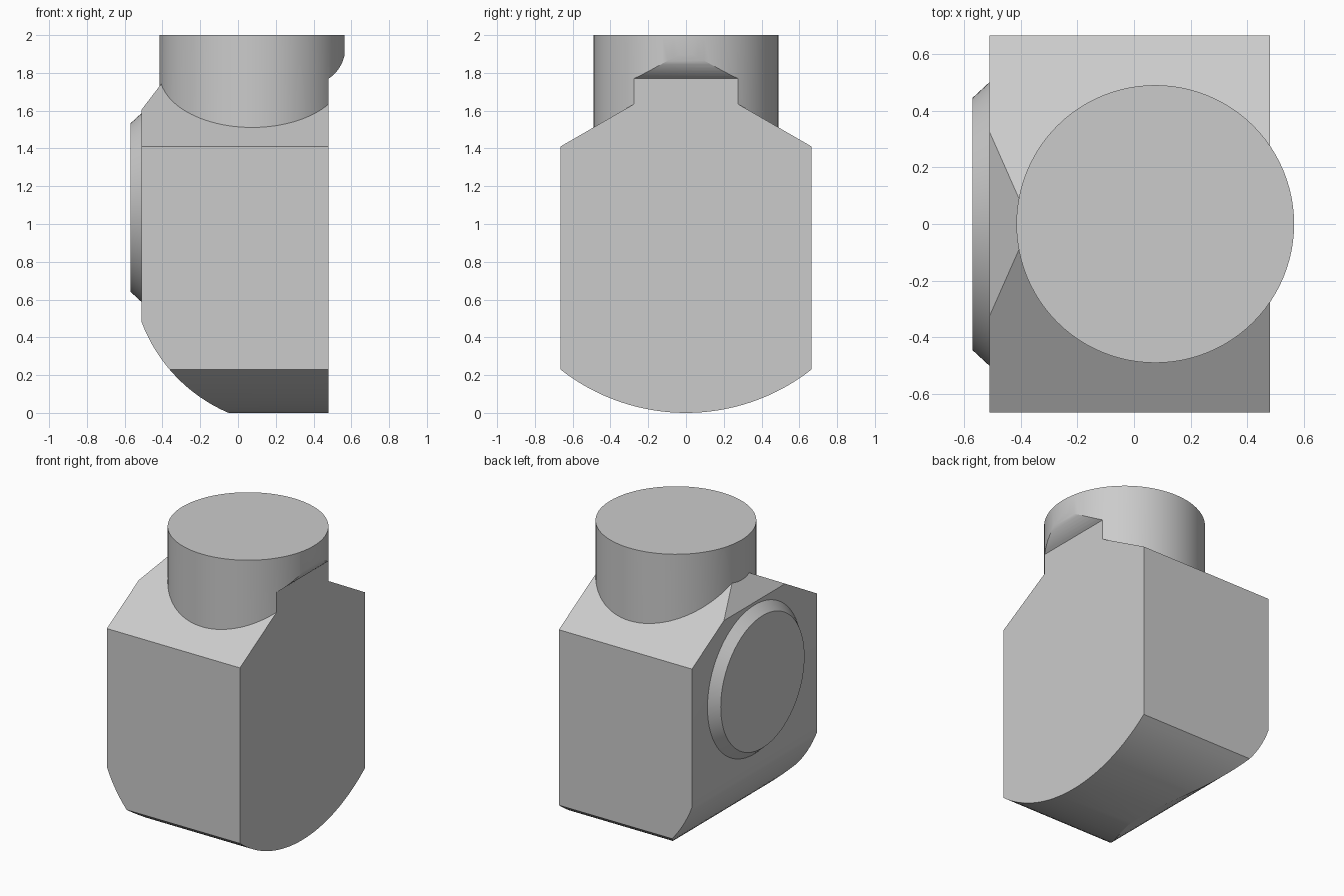
import bpy, bmesh, math
from mathutils import Matrix, Vector

cube = bpy.data.objects.get("Cube")
if cube:
    bpy.data.objects.remove(cube, do_unlink=True)

grey = bpy.data.materials.new("plain_grey")
grey.use_nodes = True
colour = (0.6, 0.6, 0.6, 1)
grey.diffuse_color = colour
grey.node_tree.nodes["Principled BSDF"].inputs["Base Color"].default_value = colour


def finish(name, bm):
    bmesh.ops.recalc_face_normals(bm, faces=bm.faces)
    mesh = bpy.data.meshes.new(name)
    bm.to_mesh(mesh)
    bm.free()
    mesh.materials.append(grey)
    ob = bpy.data.objects.new(name, mesh)
    bpy.context.collection.objects.link(ob)
    return ob


def prism(name, points, axis, lo, hi):
    """Extrude a profile of (horizontal, z) points along x or y."""
    bm = bmesh.new()
    place = (lambda h, z: (lo, h, z)) if axis == "x" else (lambda h, z: (h, lo, z))
    face = bm.faces.new([bm.verts.new(place(h, z)) for h, z in points])
    out = bmesh.ops.extrude_face_region(bm, geom=[face])
    move = Vector((hi - lo, 0, 0)) if axis == "x" else Vector((0, hi - lo, 0))
    verts = [g for g in out["geom"] if isinstance(g, bmesh.types.BMVert)]
    bmesh.ops.translate(bm, verts=verts, vec=move)
    return finish(name, bm)


def cone(name, r1, r2, depth, matrix, segments=96):
    bm = bmesh.new()
    bmesh.ops.create_cone(bm, cap_ends=True, segments=segments, radius1=r1,
                          radius2=r2, depth=depth, matrix=matrix)
    return finish(name, bm)


def arc(p0, p1, sag, steps):
    """Circular arc from p0 to p1 that bulges to the right of travel."""
    a, b = Vector(p0), Vector(p1)
    chord = b - a
    d = chord.normalized()
    normal = Vector((d.y, -d.x))
    half = chord.length / 2
    r = (half ** 2 + sag ** 2) / (2 * sag)
    centre = (a + b) / 2 - normal * (r - sag)
    t = math.asin(half / r)
    angles = [t * (2 * i / steps - 1) for i in range(steps + 1)]
    return [tuple(centre + d * r * math.sin(k) + normal * r * math.cos(k)) for k in angles]


def combine(ob, other, operation):
    mod = ob.modifiers.new(operation.lower(), "BOOLEAN")
    mod.operation = operation
    mod.solver = "EXACT"
    mod.object = other
    bpy.context.view_layer.objects.active = ob
    bpy.ops.object.modifier_apply(modifier=mod.name)
    bpy.data.objects.remove(other, do_unlink=True)


# Body: gabled top and bowed underside, extruded from side to side
W, EAVE, RIDGE, SIDE = 0.665, 1.41, 1.794, 0.48
gable = arc((-W, 0.23), (W, 0.23), 0.23, 32) + [(W, EAVE), (0, RIDGE), (-W, EAVE)]
body = prism("body", gable, "x", -0.7, 0.56)

# Trim the right edge: rounded below, chamfered above
trim = arc((-0.51, 0.48), (-0.05, 0), 0.068, 16)
trim += [(-0.04, -0.1), (0.7, -0.1), (0.7, 1.9), (-0.285, 1.9), (-0.51, 1.606)]
combine(body, prism("trim", trim, "y", -1, 1), "INTERSECT")

# Round neck standing on the gable
neck = cone("neck", 0.49, 0.49, 0.7, Matrix.Translation((0.075, 0, 1.65)))
combine(body, neck, "UNION")

# Flat side, with a curved undercut below the neck overhang
undercut = [(SIDE, -0.2)] + [(1, -0.2), (1, 1.96), (0.568, 1.96)]
undercut += arc((0.568, 1.94), (SIDE, 1.77), -0.025, 10)[::1]
combine(body, prism("undercut", undercut, "y", -1, 1), "DIFFERENCE")

# Bevelled disc on the right side
disc = cone("side_disc", 0.505, 0.445, 0.065,
            Matrix.Translation((-0.5375, 0, 1.087)) @ Matrix.Rotation(-math.pi / 2, 4, "Y"))

for ob in (body, disc):
    bpy.ops.object.select_all(action="DESELECT")
    ob.select_set(True)
    bpy.context.view_layer.objects.active = ob
    bpy.ops.object.shade_smooth_by_angle(angle=math.radians(25))
